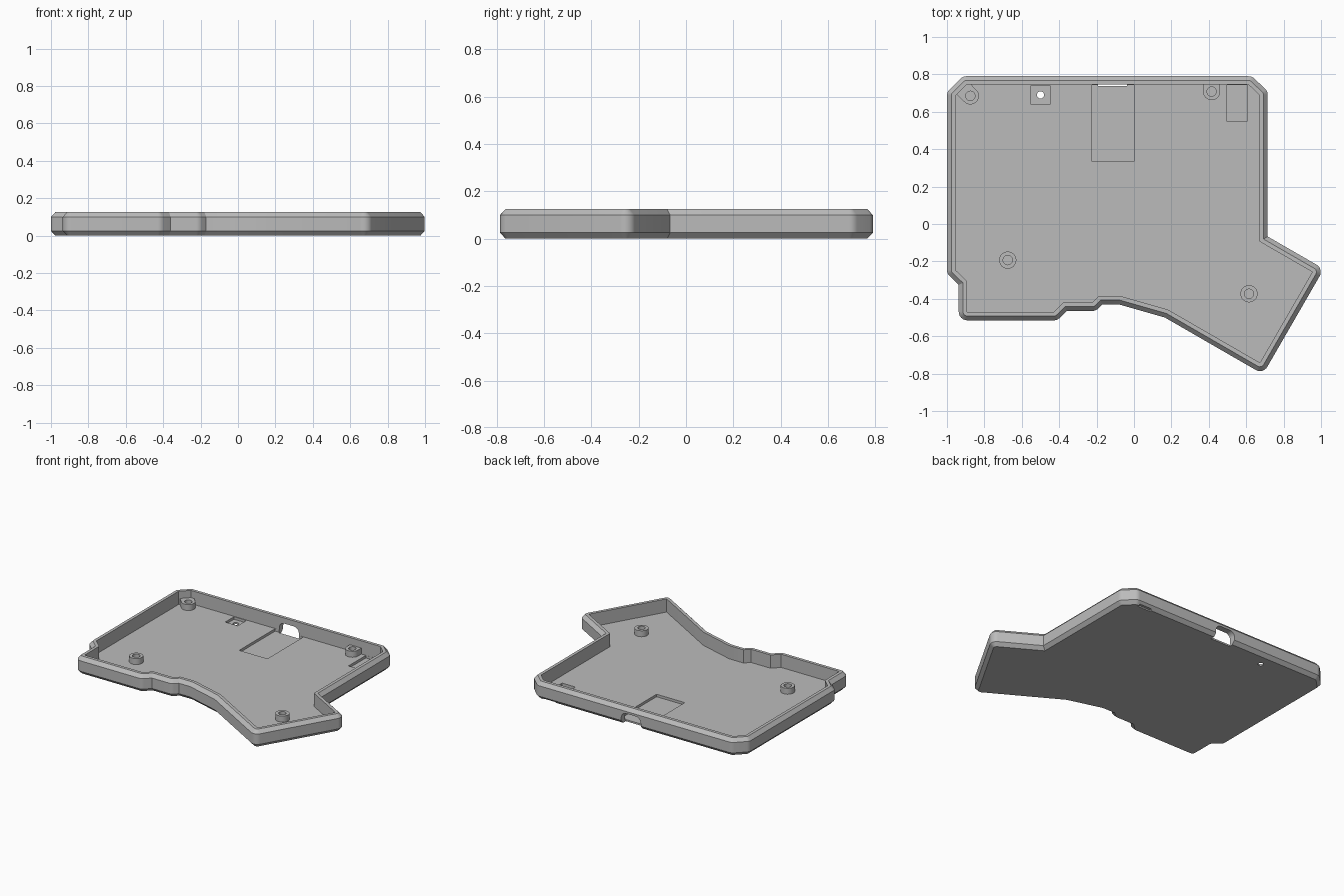
import bpy, bmesh, math
from mathutils import Vector

cube = bpy.data.objects.get("Cube")
if cube:
    bpy.data.objects.remove(cube, do_unlink=True)

grey = bpy.data.materials.new("matte_grey")
grey.use_nodes = True
grey.diffuse_color = (0.5, 0.5, 0.5, 1)
grey.node_tree.nodes["Principled BSDF"].inputs["Base Color"].default_value = (0.5, 0.5, 0.5, 1)

WALL, RIM, FLOOR, TOP = 0.045, 0.022, 0.03, 0.125
BACK = 0.79

# Sharp outer outline, counter-clockwise
OUTLINE = [(-1, -0.265), (-0.937, -0.325), (-0.937, -0.515), (-0.41, -0.515),
           (-0.36, -0.465), (-0.205, -0.465), (-0.17, -0.43), (-0.08, -0.43),
           (0.165, -0.5), (0.69, -0.803), (1.015, -0.24), (0.715, -0.067),
           (0.715, 0.71), (0.63, BACK), (-0.915, BACK), (-1, 0.705)]


def corners(points):
    """Yield each point with the outward normals of its two edges."""
    count = len(points)
    for i, p in enumerate(points):
        a = (p - points[i - 1]).normalized()
        b = (points[(i + 1) % count] - p).normalized()
        yield p, Vector((a.y, -a.x)), Vector((b.y, -b.x))


def mitre(p, n1, n2, d):
    return p + (n1 + n2) * (d / (1 + n1.dot(n2)))


def grow(points, d, steps=6):
    """Offset outward, with round convex corners and mitred concave ones."""
    ring = []
    for p, n1, n2 in corners(points):
        if n1.x * n2.y - n1.y * n2.x > 0:
            ring += [p + n1.lerp(n2, k / steps).normalized() * d for k in range(steps + 1)]
        else:
            ring.append(mitre(p, n1, n2, d))
    return ring


def finish(name, bm):
    bmesh.ops.remove_doubles(bm, verts=bm.verts, dist=0.00001)
    bmesh.ops.recalc_face_normals(bm, faces=bm.faces)
    mesh = bpy.data.meshes.new(name)
    bm.to_mesh(mesh)
    bm.free()
    mesh.materials.append(grey)
    obj = bpy.data.objects.new(name, mesh)
    bpy.context.collection.objects.link(obj)
    return obj


def loft(name, rings, closed=False):
    """Skin a list of (points, z) rings, capping or joining the ends."""
    bm = bmesh.new()
    loops = [[bm.verts.new((p[0], p[1], z)) for p in pts] for pts, z in rings]
    pairs = list(zip(loops, loops[1:]))
    if closed:
        pairs.append((loops[-1], loops[0]))
    else:
        bm.faces.new(loops[0])
        bm.faces.new(loops[-1])
    for low, high in pairs:
        for i in range(len(low)):
            bm.faces.new((low[i - 1], low[i], high[i], high[i - 1]))
    return finish(name, bm)


def circle(x, y, r, n=32):
    return [Vector((x + r * math.cos(math.tau * i / n), y + r * math.sin(math.tau * i / n)))
            for i in range(n)]


def box(name, x0, x1, y0, y1, z0, z1):
    pts = [(x0, y0), (x1, y0), (x1, y1), (x0, y1)]
    return loft(name, [(pts, z0), (pts, z1)])


def select(obj):
    bpy.ops.object.select_all(action='DESELECT')
    obj.select_set(True)
    bpy.context.view_layer.objects.active = obj


def cut(target, cutter):
    mod = target.modifiers.new("cut", 'BOOLEAN')
    mod.operation = 'DIFFERENCE'
    mod.solver = 'EXACT'
    mod.object = cutter
    select(target)
    bpy.ops.object.modifier_apply(modifier=mod.name)
    bpy.data.objects.remove(cutter, do_unlink=True)


# Tray: bevelled outer wall, rim, inner wall and floor
inner = [mitre(p, n1, n2, -WALL) for p, n1, n2 in corners([Vector(p) for p in OUTLINE])]
tray = loft("case_tray", [(grow(inner, d), z) for d, z in (
    (RIM, 0), (WALL, 0.025), (WALL, 0.1), (RIM, TOP), (0, TOP), (0, FLOOR))])

# Shallow pockets in the floor
for x0, x1, y0, y1 in ((-0.55, -0.45, 0.64, 0.74),
                       (-0.225, 0, 0.335, 0.744),
                       (0.497, 0.603, 0.547, 0.744)):
    cut(tray, box("pocket_cutter", x0, x1, y0, y1, 0.012, 0.06))

# Button hole through the floor
hole = circle(-0.5, 0.69, 0.019)
cut(tray, loft("hole_cutter", [(hole, -0.05), (hole, 0.05)]))

# Arched cable opening through the back wall and floor edge
arch = [(-0.193, -0.03), (-0.037, -0.03)]
for cx, start in ((-0.077, 0), (-0.153, math.pi / 2)):
    for k in range(7):
        a = start + math.pi / 2 * k / 6
        arch.append((cx + 0.04 * math.cos(a), 0.045 + 0.04 * math.sin(a)))
bm = bmesh.new()
face = bm.faces.new([bm.verts.new((x, 0.738, z)) for x, z in arch])
new = bmesh.ops.extrude_face_region(bm, geom=[face])["geom"]
bmesh.ops.translate(bm, verts=[v for v in new if isinstance(v, bmesh.types.BMVert)], vec=(0, 0.1, 0))
cut(tray, finish("cable_cutter", bm))

# Small slot under the back edge
cut(tray, box("slot_cutter", 0.5, 0.6, 0.755, 0.775, -0.02, 0.01))

select(tray)
bpy.ops.object.shade_smooth_by_angle(angle=math.radians(25))


def boss(name, x, y, toward=None, reach=0.0):
    """Hollow screw post, optionally stretched to meet a wall."""
    outer = circle(0, 0, 0.046)
    if toward:
        u = Vector(toward).normalized()
        side = Vector((-u.y, u.x))
        outer = [side * p.dot(side) + u * reach if p.dot(u) > -0.0001 else p for p in outer]
    outer = [p + Vector((x, y)) for p in outer]
    bore = circle(x, y, 0.025)
    obj = loft(name, [(outer, 0.015), (outer, 0.073), (bore, 0.073), (bore, 0.015)], closed=True)
    select(obj)
    bpy.ops.object.shade_smooth_by_angle(angle=math.radians(30))


boss("back_right_screw_post", -0.875, 0.685, (-1, 1), 0.07)
boss("back_left_screw_post", 0.415, 0.708, (0, 1), 0.05)
boss("front_right_screw_post", -0.675, -0.193)
boss("front_left_screw_post", 0.615, -0.373)
